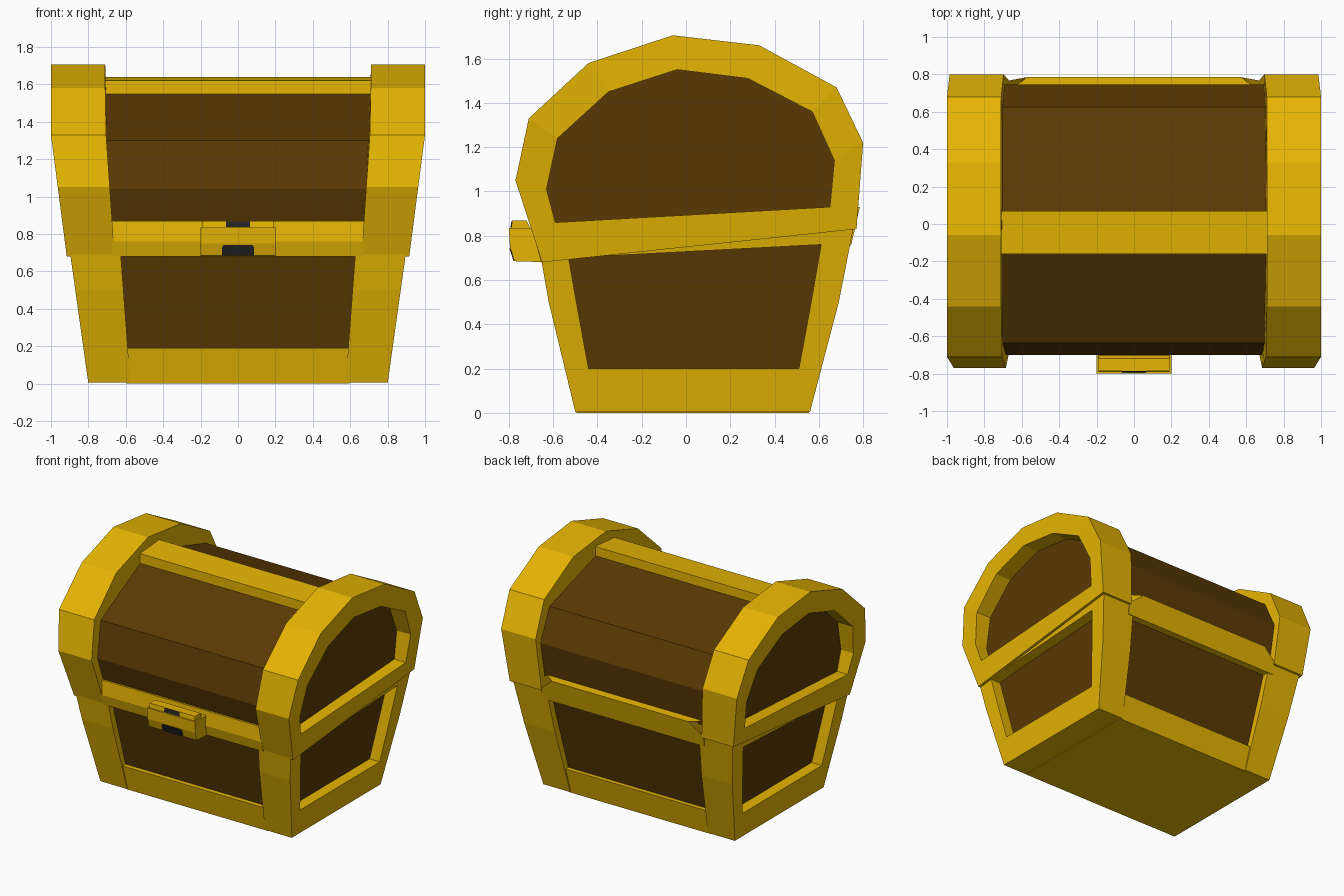
import bpy
import bmesh

if "Cube" in bpy.data.objects:
    bpy.data.objects.remove(bpy.data.objects["Cube"], do_unlink=True)


def material(name, rgb):
    m = bpy.data.materials.new(name)
    m.use_nodes = True
    color = (*rgb, 1)
    m.diffuse_color = color
    bsdf = m.node_tree.nodes["Principled BSDF"]
    bsdf.inputs["Base Color"].default_value = color
    bsdf.inputs["Roughness"].default_value = 0.8
    return m


GOLD = material("gold trim", (0.79, 0.46, 0.001))
WOOD = material("brown wood", (0.105, 0.042, 0.001))
BLACK = material("black iron", (0.017, 0.017, 0.019))


def finish(name, bm, *mats):
    bmesh.ops.recalc_face_normals(bm, faces=bm.faces)
    mesh = bpy.data.meshes.new(name)
    bm.to_mesh(mesh)
    bm.free()
    for m in mats:
        mesh.materials.append(m)
    ob = bpy.data.objects.new(name, mesh)
    bpy.context.collection.objects.link(ob)
    return ob


def bridge(bm, a, b):
    n = len(a)
    for i in range(n):
        j = (i + 1) % n
        bm.faces.new((a[i], a[j], b[j], b[i]))


def prism(name, profile, half_width, mat):
    """Side profile (y, z) stretched across x; half_width depends on (y, z)."""
    bm = bmesh.new()
    rings = [[bm.verts.new((s * half_width(y, z), y, z)) for y, z in profile]
             for s in (-1, 1)]
    bridge(bm, *rings)
    for r in rings:
        bm.faces.new(r)
    return finish(name, bm, mat)


def framed_end(name, side, outer, inner, x_in, x_out, x_panel):
    """Thick end frame with a recessed wooden panel on its outer face."""
    bm = bmesh.new()

    def ring(profile, fn):
        return [bm.verts.new((side * fn(z), y, z)) for y, z in profile]

    back, rim = ring(outer, x_in), ring(outer, x_out)
    lip, floor = ring(inner, x_out), ring(inner, x_panel)
    bm.faces.new(back)
    for a, b in ((back, rim), (rim, lip), (lip, floor)):
        bridge(bm, a, b)
    bm.faces.new(floor).material_index = 1
    return finish(name, bm, GOLD, WOOD)


# Width rules: the chest flares out towards the top
def lid_out(z):
    return 1.0 - 0.13 * max(0, 1.33 - z)


def lid_in(z):
    return 0.71 - 0.07 * max(0, 1.4 - z)


def lid_panel(z):
    return 0.85 + 0.03 * (z - 0.86)


def base_out(z):
    return 0.80 + 0.14 * z


def base_in(z):
    return 0.575 + 0.075 * z


def base_panel(z):
    return base_out(z) - 0.085


# End frames of lid and base
lid_outer = [(-0.65, 0.68), (-0.77, 1.05), (-0.71, 1.33), (-0.44, 1.58), (-0.06, 1.705),
             (0.33, 1.66), (0.68, 1.47), (0.80, 1.22), (0.77, 0.83)]
lid_inner = [(-0.59, 0.86), (-0.63, 1.01), (-0.58, 1.24), (-0.35, 1.45), (-0.04, 1.55),
             (0.28, 1.51), (0.57, 1.36), (0.67, 1.14), (0.65, 0.93)]
base_outer = [(-0.50, 0.005), (-0.62, 0.5), (-0.655, 0.70),
              (0.755, 0.83), (0.69, 0.5), (0.56, 0.005)]
base_inner = [(-0.44, 0.20), (-0.495, 0.5), (-0.53, 0.70),
              (0.61, 0.76), (0.565, 0.5), (0.51, 0.20)]
for label, side in (("left", 1), ("right", -1)):
    framed_end(f"lid_end_{label}", side, lid_outer, lid_inner, lid_in, lid_out, lid_panel)
    framed_end(f"base_end_{label}", side, base_outer, base_inner, base_in, base_out, base_panel)

# Wooden bodies
prism("lid_barrel", [(-0.645, 0.85), (-0.70, 1.04), (-0.635, 1.30), (-0.05, 1.605),
                     (0.625, 1.40), (0.745, 1.17), (0.72, 0.90)],
      lambda y, z: lid_in(z) + 0.03, WOOD)
prism("base_body", [(-0.47, 0.05), (-0.61, 0.70), (0.705, 0.80), (0.53, 0.05)],
      lambda y, z: base_in(z) + 0.04, WOOD)

# Gold bands
prism("base_skirt", [(-0.495, 0.0), (-0.535, 0.19), (0.595, 0.19), (0.555, 0.0)],
      lambda y, z: base_in(z) + 0.02, GOLD)
prism("lid_rim", [(-0.655, 0.68), (-0.676, 0.76), (-0.665, 0.868), (-0.62, 0.868),
                  (0.70, 0.935), (0.785, 0.93), (0.765, 0.84), (0.745, 0.755)],
      lambda y, z: 0.57 if y > 0.78 else lid_in(z) + 0.01, GOLD)
prism("top_strip", [(-0.16, 1.52), (-0.16, 1.62), (0.07, 1.638), (0.07, 1.54)],
      lambda y, z: 0.73, GOLD)

# Lock
prism("lock_body", [(-0.80, 0.835), (-0.795, 0.75), (-0.775, 0.685), (-0.62, 0.68), (-0.62, 0.835)],
      lambda y, z: 0.20, GOLD)
prism("lock_top", [(-0.79, 0.83), (-0.785, 0.868), (-0.72, 0.868), (-0.70, 0.83)],
      lambda y, z: 0.19, GOLD)
prism("lock_slot", [(-0.793, 0.838), (-0.788, 0.867), (-0.782, 0.867), (-0.787, 0.838)],
      lambda y, z: 0.063, BLACK)
prism("keyhole", [(-0.779, 0.685), (-0.793, 0.73), (-0.797, 0.742),
                  (-0.789, 0.742), (-0.785, 0.73), (-0.771, 0.685)],
      lambda y, z: 0.075 if z > 0.735 else 0.085, BLACK)
